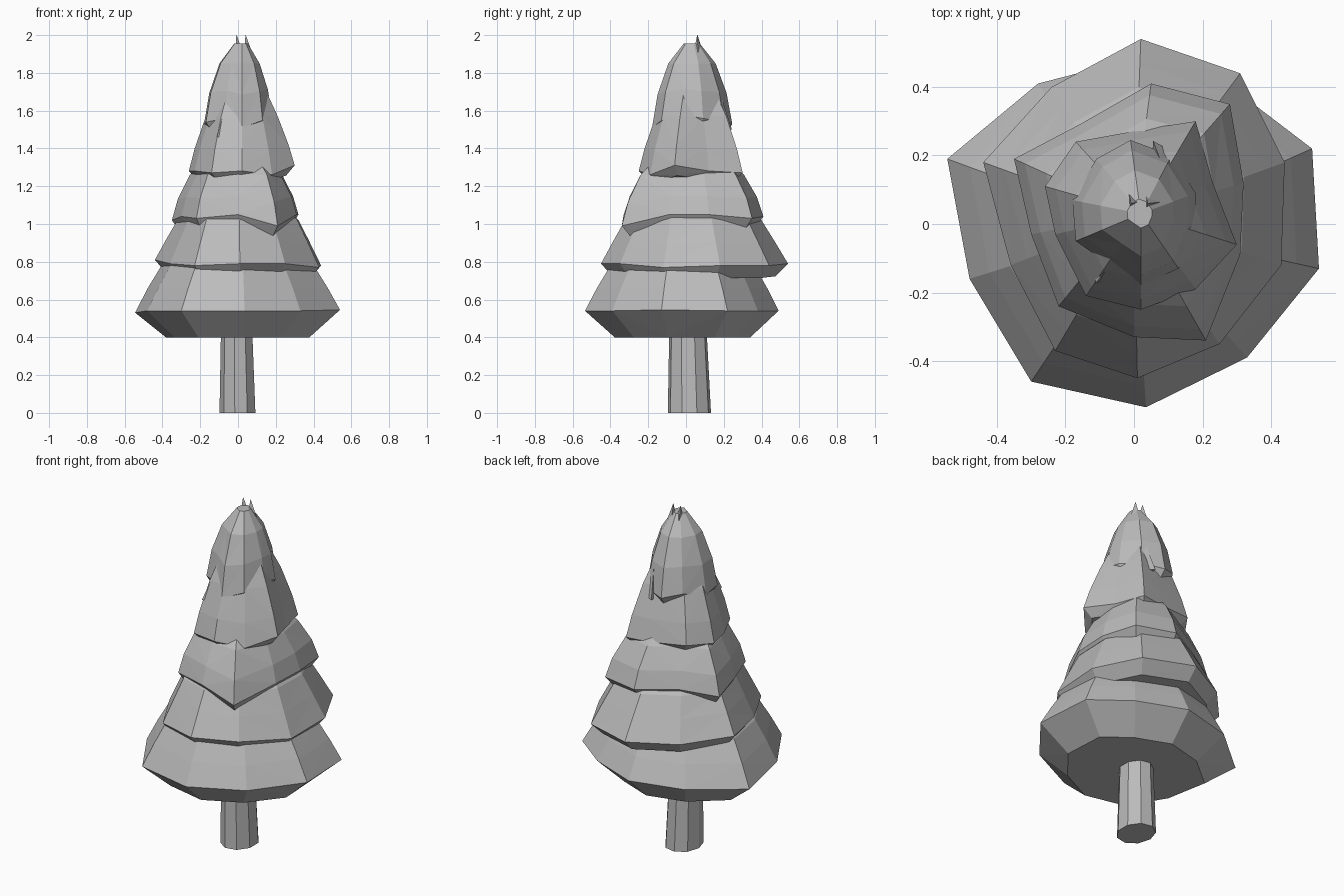
import bpy, bmesh, math
from mathutils import Vector

if "Cube" in bpy.data.objects:
    bpy.data.objects.remove(bpy.data.objects["Cube"])

grey = bpy.data.materials.new("plain grey")
grey.diffuse_color = (0.5, 0.5, 0.5, 1)
grey.use_nodes = True
grey.node_tree.nodes["Principled BSDF"].inputs["Base Color"].default_value = grey.diffuse_color


def loft(name, rings):
    """Skin a stack of equal-count rings and cap both ends."""
    bm = bmesh.new()
    rows = [[bm.verts.new(p) for p in ring] for ring in rings]
    n = len(rows[0])
    for lo, hi in zip(rows, rows[1:]):
        for i in range(n):
            j = (i + 1) % n
            # alternate diagonals give the faceted foliage look
            if i % 2:
                bm.faces.new((lo[i], lo[j], hi[j]))
                bm.faces.new((lo[i], hi[j], hi[i]))
            else:
                bm.faces.new((lo[i], lo[j], hi[i]))
                bm.faces.new((lo[j], hi[j], hi[i]))
    bm.faces.new(rows[0][::-1])
    bm.faces.new(rows[-1])
    bmesh.ops.recalc_face_normals(bm, faces=bm.faces)
    mesh = bpy.data.meshes.new(name)
    bm.to_mesh(mesh)
    bm.free()
    mesh.materials.append(grey)
    ob = bpy.data.objects.new(name, mesh)
    bpy.context.collection.objects.link(ob)
    return ob


def tier(name, rim, profile, centre):
    """rim: (x, y, z) outline; profile: (height, scale, keep) relative rings.
    keep is how much of the rim's unevenness in z the ring follows."""
    mean = sum(p[2] for p in rim) / len(rim)
    cx, cy = centre
    rings = []
    for z, s, keep in profile:
        rings.append([Vector((cx + (p[0] - cx) * s, cy + (p[1] - cy) * s,
                              z + (p[2] - mean) * keep)) for p in rim])
    return loft(name, rings)


# Trunk: leaning nine-sided post
def trunk_ring(cx, cy, rx, ry, z):
    return [(cx + rx * math.cos(math.tau * (i + .5) / 9),
             cy + ry * math.sin(math.tau * (i + .5) / 9), z) for i in range(9)]


loft("trunk", [trunk_ring(0, .018, .098, .116, 0), trunk_ring(-.005, .01, .085, .10, .45)])

# Bottom skirt of foliage
tier("lowest_branches",
     [(.52, .22, .54), (.31, .38, .54), (.03, .49, .54), (-.28, .41, .54), (-.545, .19, .53),
      (-.48, -.16, .54), (-.30, -.46, .54), (.035, -.535, .54), (.33, -.39, .54), (.54, -.13, .545)],
     [(.40, .70, 0), (.54, 1, 1), (.66, .88, .3), (.77, .755, 0), (.84, .6, 0)], (0, -.01))

# Second tier, longest at the back
tier("second_branches",
     [(.44, .18, .78), (.31, .44, .78), (.02, .54, .79), (-.24, .40, .79), (-.44, .18, .81),
      (-.36, -.12, .79), (-.23, -.37, .78), (.01, -.45, .79), (.25, -.35, .79), (.43, -.12, .77)],
     [(.72, .87, 1), (.787, 1, 1), (.91, .86, .5), (1.02, .73, 0), (1.10, .55, 0)], (.0, .02))

# Third tier with a ragged lower edge
tier("third_branches",
     [(.32, .12, 1.05), (.28, .35, 1.03), (.05, .41, 1.04), (-.16, .29, 1.05), (-.35, .19, 1.02),
      (-.30, -.03, 1.04), (-.22, -.24, 1.03), (0, -.33, 1.05), (.21, -.34, .99), (.31, -.09, 1.05)],
     [(.96, .85, .8), (1.035, 1, 1), (1.14, .91, .5), (1.26, .73, 0), (1.33, .55, 0)], (0, .03))

# Fourth tier
tier("fourth_branches",
     [(.23, .12, 1.28), (.18, .30, 1.27), (.05, .28, 1.27), (-.17, .24, 1.29), (-.26, .11, 1.28),
      (-.23, -.03, 1.28), (-.14, -.21, 1.27), (.02, -.25, 1.28), (.18, -.19, 1.26), (.30, -.06, 1.31)],
     [(1.235, .84, .7), (1.28, 1, 1), (1.40, .89, .5), (1.57, .68, 0), (1.68, .5, 0)], (.02, .03))

# Crown, rounding in to a small flat tip
tier("crown",
     [(.18, .09, 1.56), (.11, .20, 1.54), (-.01, .245, 1.53), (-.11, .19, 1.56), (-.18, .07, 1.53),
      (-.17, -.05, 1.54), (-.07, -.12, 1.56), (.02, -.18, 1.51), (.13, -.13, 1.55), (.18, -.01, 1.58)],
     [(1.49, .82, 1), (1.545, 1, 1), (1.70, .86, .4), (1.85, .59, 0), (1.955, .2, 0)], (.02, .03))


# Tip spikes and small upright folds where needles overlap
def spike(name, x, y, z, top, width, lean):
    ring = [(x + width * math.cos(math.tau * i / 3), y + width * math.sin(math.tau * i / 3), z)
            for i in range(3)]
    tip = [(x + lean[0] + (p[0] - x) * .04, y + lean[1] + (p[1] - y) * .04, top) for p in ring]
    loft(name, [ring, tip])


spike("left_tip_spike", .0, .07, 1.88, 2.0, .035, (-.008, -.01))
spike("right_tip_spike", .05, .065, 1.88, 2.0, .035, (-.01, -.005))
spike("side_fold", .165, -.135, 1.20, 1.33, .045, (-.01, .0))
spike("back_fold", .08, .20, 1.50, 1.69, .05, (.0, -.02))
spike("front_fold", -.09, -.135, 1.46, 1.59, .045, (.015, .01))
